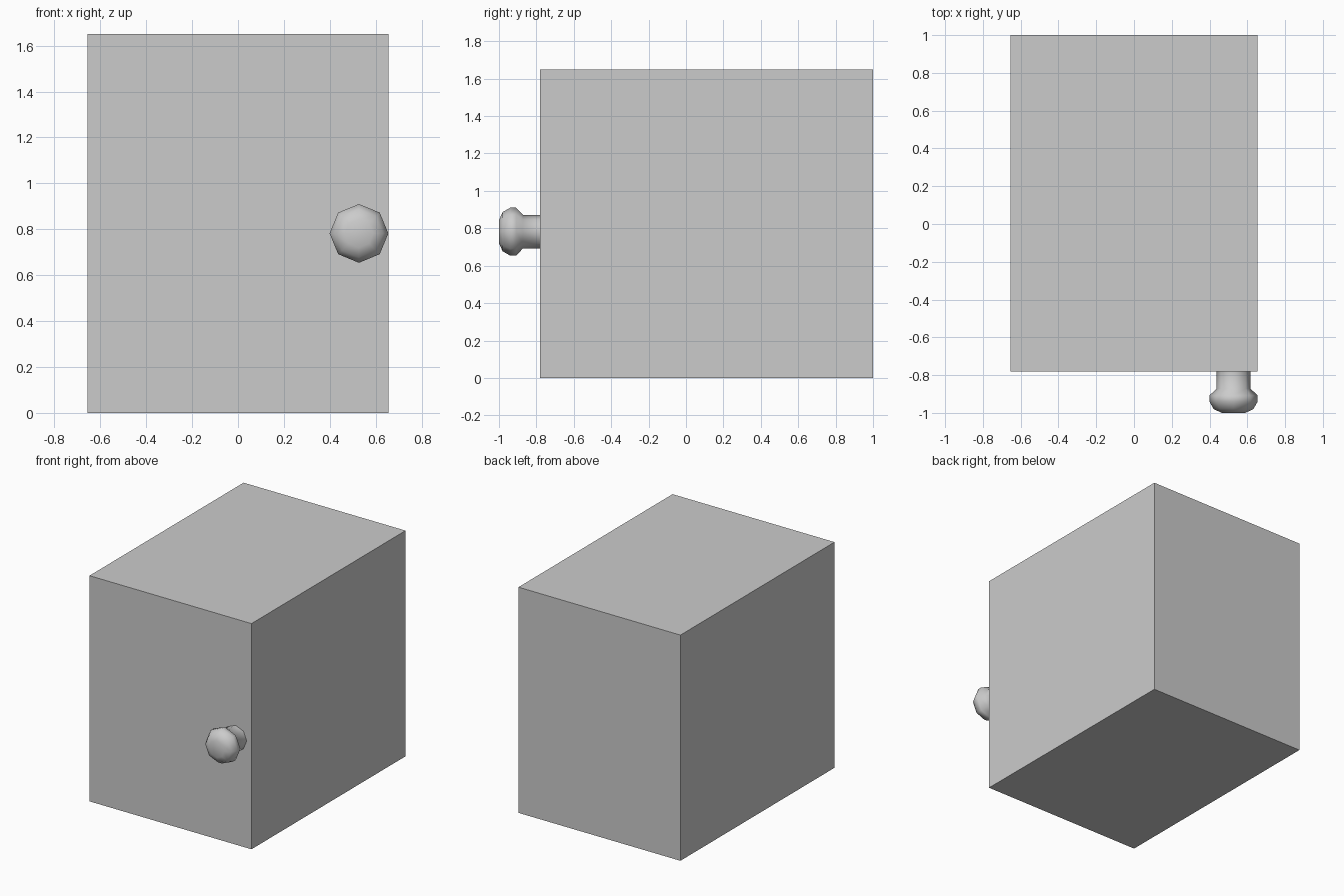
import bpy, bmesh, math

if "Cube" in bpy.data.objects:
    bpy.data.objects.remove(bpy.data.objects["Cube"])

def new_object(name, bm):
    bmesh.ops.recalc_face_normals(bm, faces=bm.faces)
    mesh = bpy.data.meshes.new(name)
    bm.to_mesh(mesh)
    bm.free()
    obj = bpy.data.objects.new(name, mesh)
    bpy.context.collection.objects.link(obj)
    return obj

# Cabinet body
bm = bmesh.new()
bmesh.ops.create_cube(bm, size=1)
for v in bm.verts:
    v.co.x *= 1.31
    v.co.y = v.co.y * 1.78 + 0.11
    v.co.z = (v.co.z + 0.5) * 1.65
new_object("cabinet_body", bm)

# Eight-sided door knob: (radius, y) profile turned about the y direction
SIDES, CX, CZ = 8, 0.527, 0.782
profile = [(0.09, -0.78), (0.09, -0.872), (0.128, -0.908),
           (0.128, -0.94), (0.105, -0.98), (0.062, -1.0)]
bm = bmesh.new()
rings = []
for r, y in profile:
    angles = [2 * math.pi * i / SIDES for i in range(SIDES)]
    rings.append([bm.verts.new((CX + r * math.cos(a), y, CZ + r * math.sin(a)))
                  for a in angles])
for a, b in zip(rings, rings[1:]):
    for i in range(SIDES):
        j = (i + 1) % SIDES
        bm.faces.new((a[i], a[j], b[j], b[i]))
bm.faces.new(rings[-1])
knob = new_object("door_knob", bm)

# Smooth shading on the knob
bpy.context.view_layer.objects.active = knob
knob.select_set(True)
bpy.ops.object.shade_smooth_by_angle(angle=math.radians(60))
